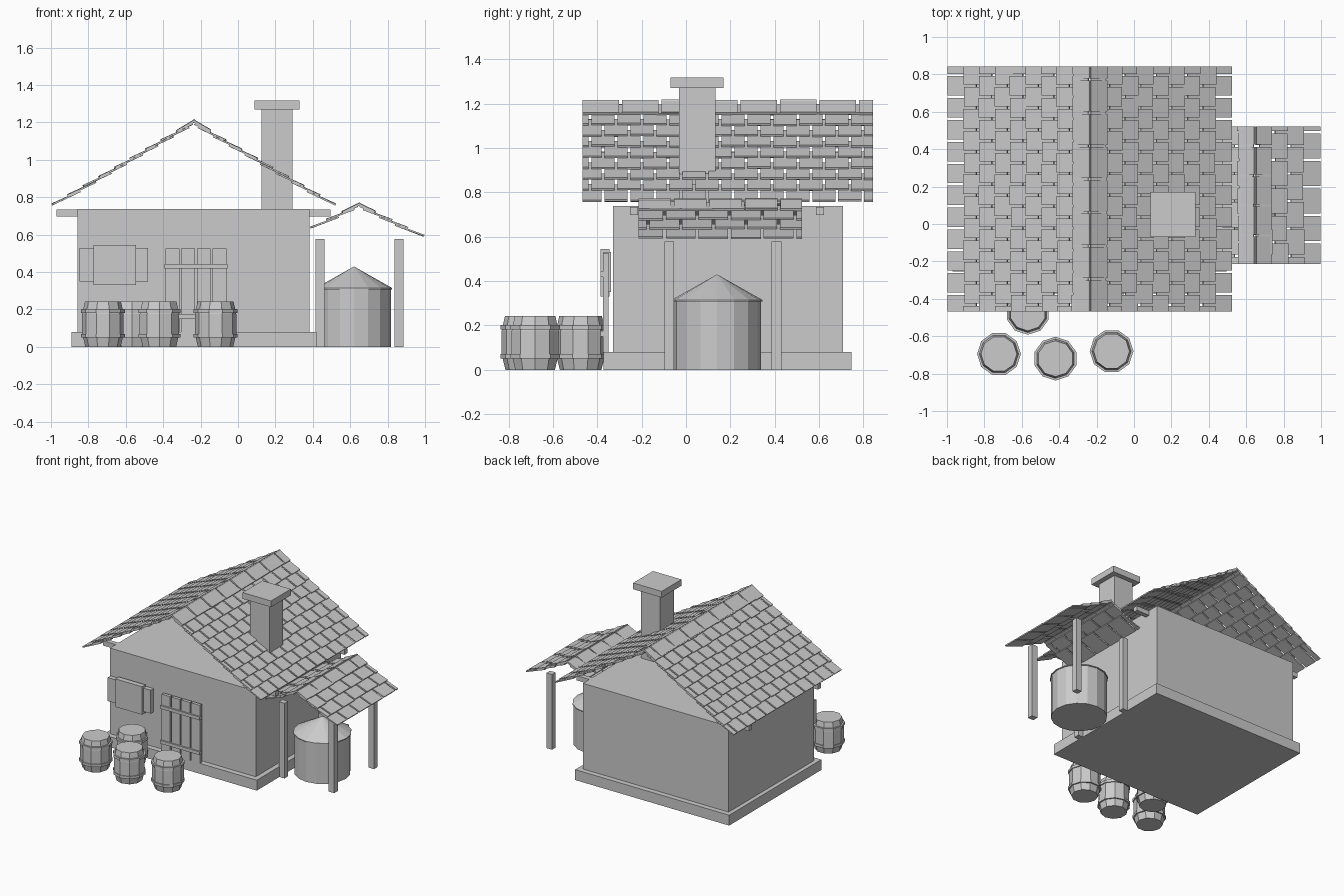
import bpy, bmesh, math, random
from mathutils import Vector, Matrix

if "Cube" in bpy.data.objects:
    bpy.data.objects.remove(bpy.data.objects["Cube"])

random.seed(4)


def add_box(bm, lo, hi, mat=Matrix()):
    lo, hi = Vector(lo), Vector(hi)
    m = mat @ Matrix.Translation((lo + hi) / 2) @ Matrix.Diagonal((*(hi - lo), 1))
    bmesh.ops.create_cube(bm, size=1, matrix=m)


def finish(name, bm):
    bmesh.ops.recalc_face_normals(bm, faces=bm.faces)
    me = bpy.data.meshes.new(name)
    bm.to_mesh(me)
    bm.free()
    ob = bpy.data.objects.new(name, me)
    bpy.context.collection.objects.link(ob)
    return ob


def boxes(name, *pairs):
    bm = bmesh.new()
    for lo, hi in pairs:
        add_box(bm, lo, hi)
    return finish(name, bm)


def lathe(bm, profile, n, loc, turn=0.0):
    """Closed n-sided solid from (radius, z) points; radius 0 makes a tip."""
    rings = []
    for r, z in profile:
        count = n if r > 0 else 1
        rings.append([bm.verts.new((loc[0] + r * math.cos(turn + math.tau * i / n),
                                    loc[1] + r * math.sin(turn + math.tau * i / n), z))
                      for i in range(count)])
    for a, b in zip(rings, rings[1:]):
        for i in range(n):
            j = (i + 1) % n
            if len(b) == 1:
                bm.faces.new((a[i], a[j], b[0]))
            else:
                bm.faces.new((a[i], a[j], b[j], b[i]))
    bm.faces.new(rings[0][::-1])
    if len(rings[-1]) > 1:
        bm.faces.new(rings[-1])


def frame(origin, up):
    """Axes: x up the slope, y along the ridge, z outward from the roof."""
    s = up.normalized()
    y = Vector((0, 1, 0))
    n = s.cross(y)
    if n.z < 0:
        n = -n
    m = Matrix((s, y, n)).transposed().to_4x4()
    m.translation = origin
    return m


TH = 0.009  # tile thickness


def tile_slope(name, eave, ridge, y0, y1, rows, width, gap=0.013):
    up = Vector((ridge[0] - eave[0], 0, ridge[1] - eave[1]))
    base = frame(Vector((eave[0], 0, eave[1])), up)
    total = up.length
    step = total / rows
    bm = bmesh.new()
    for r in range(rows):
        u = r * step
        length = min(1.75 * step, total - u)
        edge = y0 - (width * 0.5 if r % 2 else 0.0) - width * 0.2
        while edge < y1:
            a, b = max(edge + gap / 2, y0), min(edge + width - gap / 2, y1)
            if b - a > 0.008:
                lift = 0.016 + random.uniform(-0.001, 0.002)
                slide = random.uniform(0, 0.008) if r else 0
                tilt = (Matrix.Translation((u + slide, 0, lift))
                        @ Matrix.Rotation(math.asin(lift / (1.75 * step)), 4, 'Y'))
                add_box(bm, (0, a, 0), (length - slide, b, TH), base @ tilt)
            edge += width
    return finish(name, bm)


def ridge_caps(name, x, z, y0, y1, pitch, half, angle):
    bm = bmesh.new()
    y = y0
    while y < y1 - 0.02:
        end = min(y + pitch - 0.012, y1)
        lift = random.uniform(0, 0.003)
        for side in (-1, 1):
            up = Vector((-side * math.cos(angle), 0, math.sin(angle)))
            m = frame(Vector((x, 0, z + lift)), up)
            add_box(bm, (-half / math.cos(angle), y, -0.012), (0.004, end, 0), m)
        y += pitch
    return finish(name, bm)


# Building body
boxes("foundation", ((-0.89, -0.372, 0), (0.42, 0.747, 0.08)))
boxes("walls", ((-0.858, -0.33, 0.08), (0.382, 0.707, 0.738)))
for i, y in enumerate((-0.235, 0.603)):
    boxes(f"roof_beam_{i}", ((-0.97, y - 0.018, 0.698), (0.495, y + 0.018, 0.734)))
boxes("chimney_stack", ((0.126, -0.032, 0.738), (0.291, 0.133, 1.27)))
boxes("chimney_cap", ((0.088, -0.07, 1.27), (0.33, 0.17, 1.318)))

# Main roof
tile_slope("main_roof_left", (-0.985, 0.743), (-0.238, 1.182), -0.467, 0.842, 9, 0.117)
tile_slope("main_roof_right", (0.512, 0.743), (-0.238, 1.182), -0.467, 0.842, 9, 0.117)
ridge_caps("main_roof_ridge", -0.235, 1.213, -0.467, 0.842, 0.178, 0.092, math.radians(30.4))

# Lean-to roof
tile_slope("shelter_roof_left", (0.395, 0.618), (0.645, 0.742), -0.215, 0.522, 3, 0.147)
tile_slope("shelter_roof_right", (0.986, 0.575), (0.645, 0.742), -0.215, 0.522, 4, 0.147)
ridge_caps("shelter_roof_ridge", 0.648, 0.769, -0.215, 0.522, 0.16, 0.087, math.radians(26.3))

# Shelter posts
for i, x in enumerate((0.439, 0.862)):
    for j, y in enumerate((-0.075, 0.408)):
        boxes(f"shelter_post_{i}{j}", ((x - 0.024, y - 0.022, 0), (x + 0.024, y + 0.022, 0.577)))

# Storage tank with conical lid
bm = bmesh.new()
lathe(bm, [(0.197, 0), (0.197, 0.31)], 16, (0.62, 0.14))
lathe(bm, [(0.204, 0.308), (0.204, 0.315), (0, 0.43)], 16, (0.62, 0.14))
finish("storage_tank", bm)

# Plank door with two cross bars
planks = [((-0.388 + 0.084 * i, -0.375, 0.075), (-0.314 + 0.084 * i, -0.35, 0.527)) for i in range(4)]
bars = [((-0.394, -0.386, z), (-0.056, -0.355, z + 0.025)) for z in (0.15, 0.418)]
boxes("door", *planks, *bars)

# Wall board: long plate with a taller centre plate
boxes("wall_board", ((-0.847, -0.372, 0.35), (-0.482, -0.338, 0.53)),
      ((-0.772, -0.386, 0.33), (-0.545, -0.345, 0.545)))

# Barrels with hoops
for i, (x, y) in enumerate([(-0.722, -0.695), (-0.42, -0.72), (-0.12, -0.68), (-0.568, -0.475)]):
    turn = math.pi * 0.1 * (i % 2)
    bm = bmesh.new()
    lathe(bm, [(0.094, 0), (0.111, 0.07), (0.111, 0.175), (0.096, 0.243)], 10, (x, y), turn)
    for z in (0.05, 0.182):
        lathe(bm, [(0.117, z), (0.117, z + 0.02)], 10, (x, y), turn)
    finish(f"barrel_{i}", bm)
